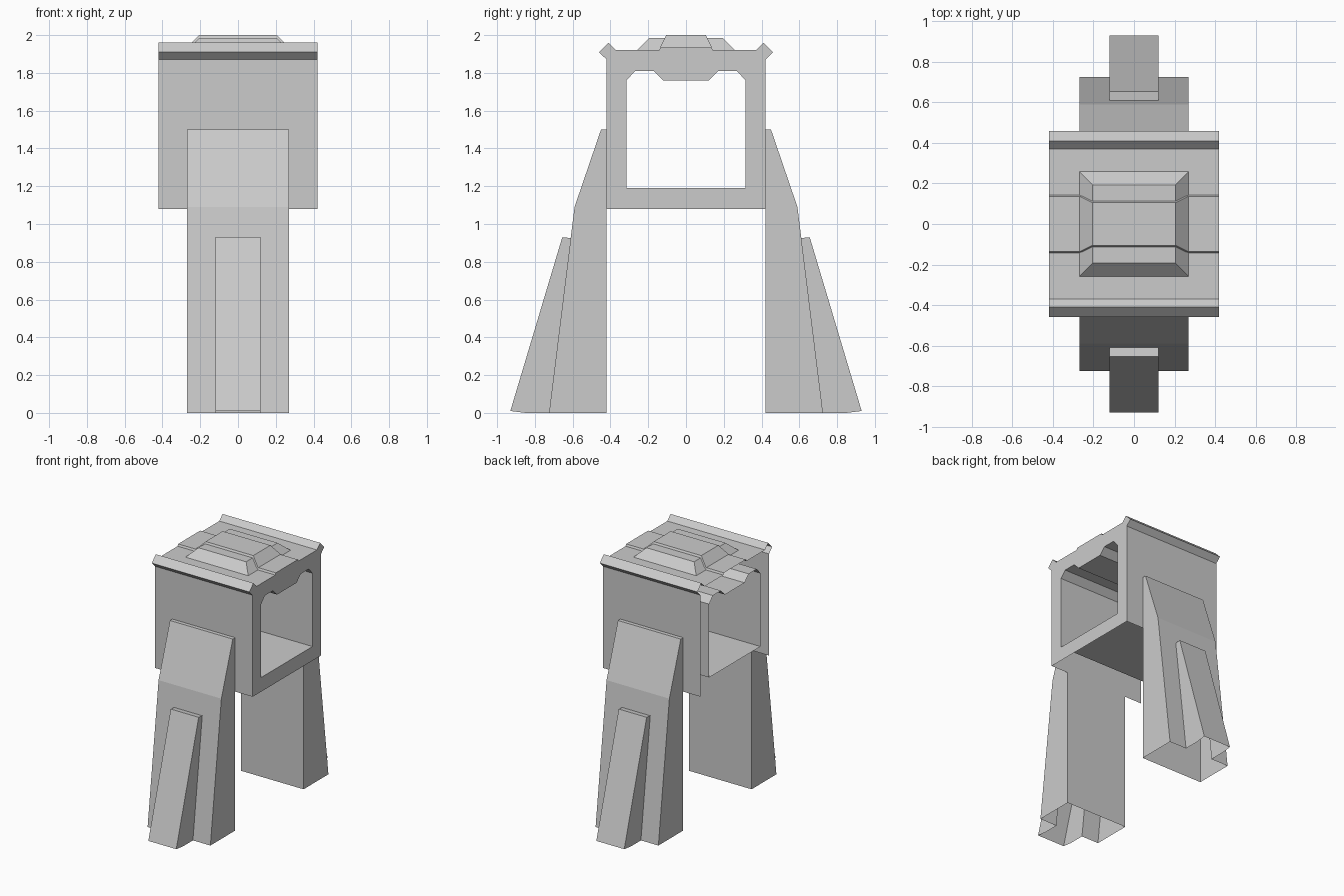
import bpy, bmesh

old = bpy.data.objects.get("Cube")
if old:
    bpy.data.objects.remove(old, do_unlink=True)

grey = bpy.data.materials.new("plain grey")
grey.use_nodes = True
grey.diffuse_color = (0.6, 0.6, 0.6, 1)
grey.node_tree.nodes["Principled BSDF"].inputs["Base Color"].default_value = (0.6, 0.6, 0.6, 1)


def finish(bm, name):
    mesh = bpy.data.meshes.new(name)
    bm.to_mesh(mesh)
    bm.free()
    mesh.materials.append(grey)
    obj = bpy.data.objects.new(name, mesh)
    bpy.context.collection.objects.link(obj)
    return obj


def sweep(bm, path, half, closed):
    """Sweep a side profile of (y, z) points along x; return the +x verts."""
    near = [bm.verts.new((half, y, z)) for y, z in path]
    far = [bm.verts.new((-half, y, z)) for y, z in path]
    for i in range(len(path) if closed else len(path) - 1):
        j = (i + 1) % len(path)
        bm.faces.new((far[i], near[i], near[j], far[j]))
    return near, far


def prism(name, path, half):
    bm = bmesh.new()
    near, far = sweep(bm, path, half, True)
    bm.faces.new(near)
    bm.faces.new(far)
    bmesh.ops.recalc_face_normals(bm, faces=bm.faces)
    return finish(bm, name)


def frustum(name, base, top):
    """Raised pad without underside; base and top are (half x, half y, z)."""
    bm = bmesh.new()
    corners = ((-1, -1), (1, -1), (1, 1), (-1, 1))
    low, high = [[bm.verts.new((sx * a, sy * b, z)) for sx, sy in corners]
                 for a, b, z in (base, top)]
    bm.faces.new(high)
    for i in range(4):
        j = (i + 1) % 4
        bm.faces.new((low[i], low[j], high[j], high[i]))
    return finish(bm, name)


def mirrored(half_path):
    return [(-y, z) for y, z in half_path] + half_path[::-1]


# Housing: outer shell and inner tunnel, closed at one end, open below
shell = mirrored([(.42, 1.08), (.42, 1.87), (.46, 1.91), (.41, 1.96),
                  (.37, 1.92), (.142, 1.92), (.135, 1.935)])
tunnel = mirrored([(.315, 1.19), (.315, 1.76), (.27, 1.81), (.17, 1.81), (.12, 1.76)])[::-1]
bm = bmesh.new()
outer, _ = sweep(bm, shell, .42, False)
inner, _ = sweep(bm, tunnel, .42, True)
bm.edges.new((outer[0], outer[-1]))
rim = [e for e in bm.edges if all(v.co.x > .4 for v in e.verts)]
cap = bmesh.ops.triangle_fill(bm, edges=rim, use_beauty=True, normal=(1, 0, 0))
for f in cap["geom"]:
    if isinstance(f, bmesh.types.BMFace):
        f.normal_update()
        if f.normal.x < 0:
            f.normal_flip()
finish(bm, "housing")

# Roof hatch with its raised middle band
frustum("roof_pad", (.27, .26, 1.92), (.205, .193, 1.985))
frustum("roof_pad_band", (.27, .138, 1.935), (.205, .105, 2.0))

# Legs: hollow post fused with a narrow buttress, open underneath
for side, name in ((-1, "front"), (1, "back")):
    post = [(.42, 0), (.725, 0), (.59, 1.09), (.45, 1.5), (.42, 1.5), (.42, 1.08)]
    fin = [(.6, 0), (.85, 0), (.93, .01), (.655, .93), (.56, .92)]
    leg = prism(name + "_leg", [(side * y, z) for y, z in post], .27)
    cutter = prism(name + "_buttress", [(side * y, z) for y, z in fin], .12)
    union = leg.modifiers.new("fuse", "BOOLEAN")
    union.operation = "UNION"
    union.solver = "EXACT"
    union.object = cutter
    bpy.context.view_layer.update()
    fused = leg.evaluated_get(bpy.context.evaluated_depsgraph_get())
    bm = bmesh.new()
    bm.from_mesh(fused.to_mesh())
    bm.normal_update()
    hidden = [f for f in bm.faces if f.normal.z < -.9
              or (f.normal.y * side < -.9 and f.calc_center_median().z > 1.08)]
    bmesh.ops.delete(bm, geom=hidden, context="FACES")
    leg.modifiers.clear()
    bm.to_mesh(leg.data)
    bm.free()
    bpy.data.objects.remove(cutter, do_unlink=True)
